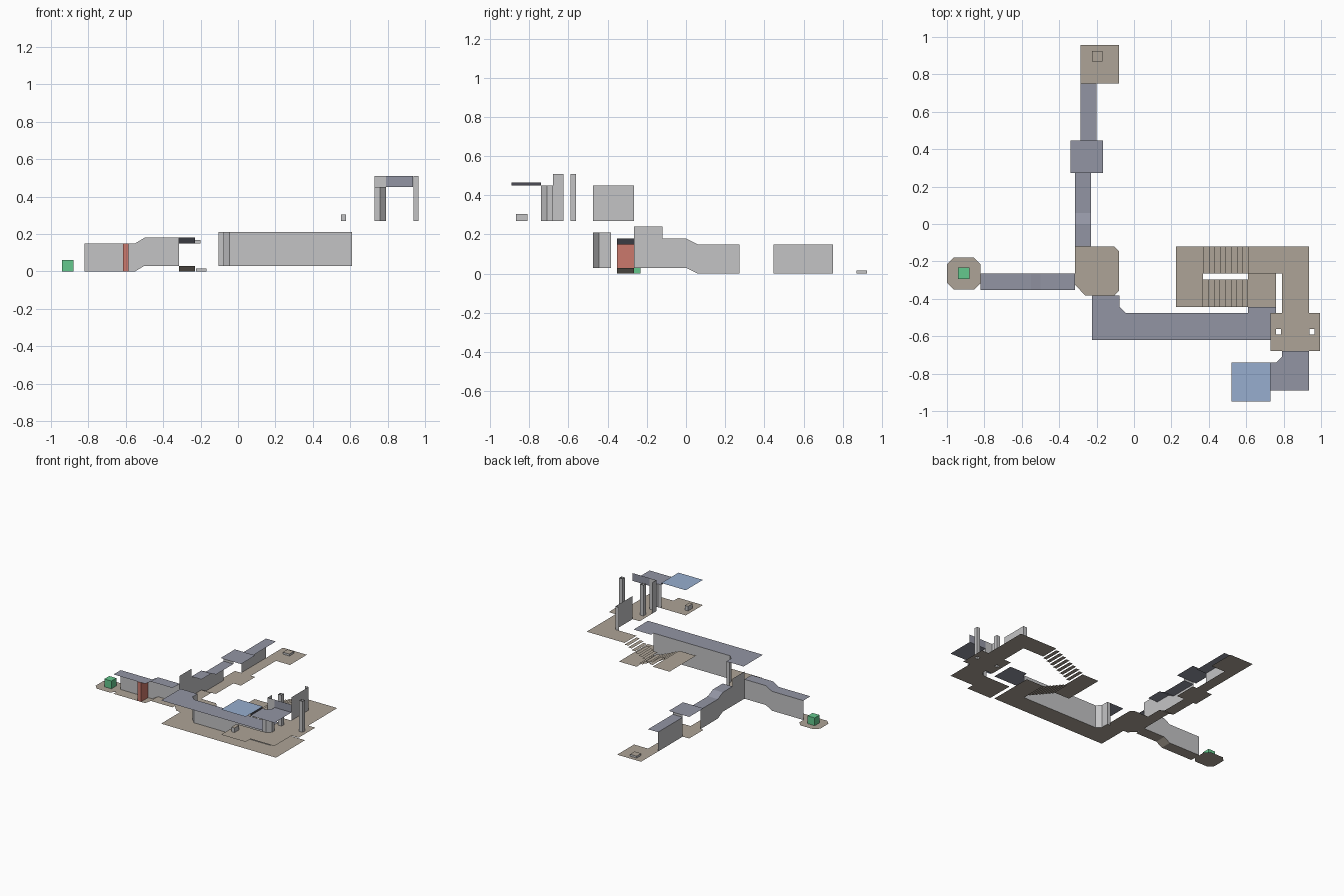
import bpy, bmesh

cube = bpy.data.objects.get("Cube")
if cube:
    bpy.data.objects.remove(cube, do_unlink=True)


def material(name, r, g, b):
    m = bpy.data.materials.new(name)
    m.use_nodes = True
    m.diffuse_color = (r, g, b, 1)
    m.node_tree.nodes["Principled BSDF"].inputs["Base Color"].default_value = (r, g, b, 1)
    return m


FLOOR = material("floor tan", .42, .37, .31)
WALL = material("wall grey", .55, .55, .56)
CEIL = material("ceiling slate", .29, .30, .37)
GREEN = material("marker green", .13, .58, .27)
RED = material("door red", .60, .19, .15)
BLUE = material("skylight blue", .31, .42, .62)
DARK = material("dark trim", .07, .07, .09)


def build(name, polys, *mats, rule=None):
    """One object from 3D polygons; rule picks the material slot by normal."""
    bm = bmesh.new()
    for poly in polys:
        bm.faces.new([bm.verts.new(p) for p in poly])
    bmesh.ops.remove_doubles(bm, verts=bm.verts, dist=1e-5)
    bm.normal_update()
    for f in bm.faces:
        f.material_index = rule(f.normal) if rule else 0
    me = bpy.data.meshes.new(name)
    bm.to_mesh(me)
    bm.free()
    for m in mats:
        me.materials.append(m)
    ob = bpy.data.objects.new(name, me)
    bpy.context.collection.objects.link(ob)
    return ob


def rect(x0, x1, y0, y1):
    return [(x0, y0), (x1, y0), (x1, y1), (x0, y1)]


def slab(name, outline, z, mat):
    build(name, [[(x, y, z) for x, y in outline]], mat)


def walls(name, path, z0, z1, mat=WALL):
    build(name, [[(*p, z0), (*q, z0), (*q, z1), (*p, z1)]
                 for p, q in zip(path, path[1:])], mat)


def box(name, x0, x1, y0, y1, z0, z1, top=None, side=WALL, capped=True):
    r = rect(x0, x1, y0, y1)
    polys = [[(*p, z0), (*q, z0), (*q, z1), (*p, z1)] for p, q in zip(r, r[1:] + r[:1])]
    if capped:
        polys.append([(x, y, z1) for x, y in r])
    build(name, polys, side, top or side, rule=lambda n: int(n.z > .5))


def corridor(name, profile, a, b, height, wall_at, along_x):
    """Floor, ceiling and one side wall swept along a (distance, floor height) profile."""
    def pt(t, s, z):
        return (t, s, z) if along_x else (s, t, z)
    pairs = list(zip(profile, profile[1:]))

    def strip(dz):
        polys = [[pt(t, a, z + dz), pt(u, a, w + dz), pt(u, b, w + dz), pt(t, b, z + dz)]
                 for (t, z), (u, w) in pairs]
        return polys if along_x else [p[::-1] for p in polys]
    build(name + "_floor", strip(0), FLOOR)
    build(name + "_ceiling", strip(height), CEIL)
    build(name + "_wall", [[pt(t, wall_at, z), pt(u, wall_at, w), pt(u, wall_at, w + height),
                            pt(t, wall_at, z + height)] for (t, z), (u, w) in pairs], WALL)


# West end: chamfered room, marker, corridor and door
c = .035
slab("west_room_floor", [(-1 + c, -.35), (-.82 - c, -.35), (-.82, -.35 + c), (-.82, -.18 - c),
                         (-.82 - c, -.18), (-1 + c, -.18), (-1, -.18 - c), (-1, -.35 + c)], 0, FLOOR)
box("west_marker", -.94, -.88, -.293, -.233, 0, .06, side=GREEN)
corridor("west_corridor", [(-.82, 0), (-.55, 0), (-.5, .03), (-.315, .03)],
         -.352, -.265, .15, -.265, True)
box("west_door", -.615, -.585, -.352, -.266, 0, .149, side=RED)

# Hub
slab("hub_floor", [(-.26, -.383), (-.105, -.383), (-.08, -.358), (-.08, -.145), (-.105, -.12),
                   (-.315, -.12), (-.315, -.325)], .03, FLOOR)
walls("hub_wall", [(-.315, -.265), (-.315, -.12)], .03, .24)

# North wing
corridor("north_corridor", [(-.12, .03), (0, .03), (.06, 0), (.272, 0)],
         -.315, -.23, .15, -.315, False)
junction = rect(-.34, -.165, .272, .447)
slab("junction_floor", junction, 0, FLOOR)
slab("junction_ceiling", junction, .167, CEIL)
walls("junction_south_lintel", [(-.315, .272), (-.23, .272)], .15, .167)
walls("junction_north_lintel", [(-.285, .447), (-.2, .447)], .15, .167)
corridor("far_corridor", [(.447, 0), (.75, 0)], -.285, -.2, .15, -.285, False)
slab("north_room_floor", rect(-.285, -.08, .75, .957), 0, FLOOR)
box("north_block", -.225, -.168, .87, .925, 0, .015, top=FLOOR)

# South corridor
for part, z, mat in (("floor", .03, FLOOR), ("ceiling", .21, CEIL)):
    slab("south_corridor_" + part,
         [(-.225, -.62), (.76, -.62), (.76, -.443), (.61, -.443), (.61, -.475), (-.045, -.475),
          (-.078, -.443), (-.078, -.383), (-.225, -.383)], z, mat)
walls("south_corridor_wall", [(-.105, -.383), (-.078, -.383), (-.078, -.443), (-.045, -.475),
                              (.61, -.475)], .03, .21)

# Stairwell: open treads, landing and both levels
slab("stair_foot_floor", rect(.61, .76, -.443, -.265), .03, FLOOR)
slab("stair_landing", rect(.225, .37, -.443, -.12), .15, FLOOR)
steps, going, rise = 8, .03, .12 / 9
for flight, y0, y1 in (("lower", -.443, -.297), ("upper", -.265, -.12)):
    treads = []
    for i in range(steps):
        x = .37 + going * i
        z = .15 - rise * (i + 1) if flight == "lower" else .15 + rise * (i + 1)
        treads.append([(px, py, z) for px, py in rect(x, x + going, y0, y1)])
    build(flight + "_stair_treads", treads, FLOOR)
slab("upper_floor", [(.61, -.265), (.79, -.265), (.79, -.475), (.935, -.475), (.935, -.12),
                     (.61, -.12)], .27, FLOOR)
walls("upper_floor_wall", [(.79, -.475), (.79, -.265), (.76, -.265)], .27, .45)

# Pillar room: floor strips leave the pillar shafts open
p0, p1 = -.59, -.562
pillars = ((.758, .786), (.938, .966))
build("pillar_room_floor", [[(x, y, .27) for x, y in rect(*r)] for r in (
    (.73, .995, -.68, p0), (.73, .995, p1, -.475), (.73, pillars[0][0], p0, p1),
    (pillars[0][1], pillars[1][0], p0, p1), (pillars[1][1], .995, p0, p1))], FLOOR)
for side, (x0, x1) in zip(("right", "left"), pillars):
    box(side + "_pillar", x0, x1, p0, p1, .27, .51, capped=False)
walls("pillar_room_wall", [(.73, -.625), (.73, -.68), (.79, -.68)], .27, .51)
walls("pillar_room_lintel", [(.79, -.68), (.935, -.68)], .45, .51, CEIL)

# Last corridor and skylit end room
bend = [(.73, -.89), (.935, -.89), (.935, -.68), (.79, -.68), (.79, -.71), (.76, -.74), (.73, -.74)]
slab("end_corridor_floor", bend, .27, FLOOR)
slab("end_corridor_ceiling", bend, .45, CEIL)
walls("end_corridor_wall", bend[3:], .27, .45)
walls("end_room_lintel", [(.73, -.74), (.73, -.89)], .45, .465, DARK)
end_room = rect(.52, .73, -.95, -.74)
slab("end_room_floor", end_room, .27, FLOOR)
slab("end_room_skylight", end_room, .465, BLUE)
box("end_room_block", .55, .577, -.867, -.81, .27, .305, top=FLOOR)
